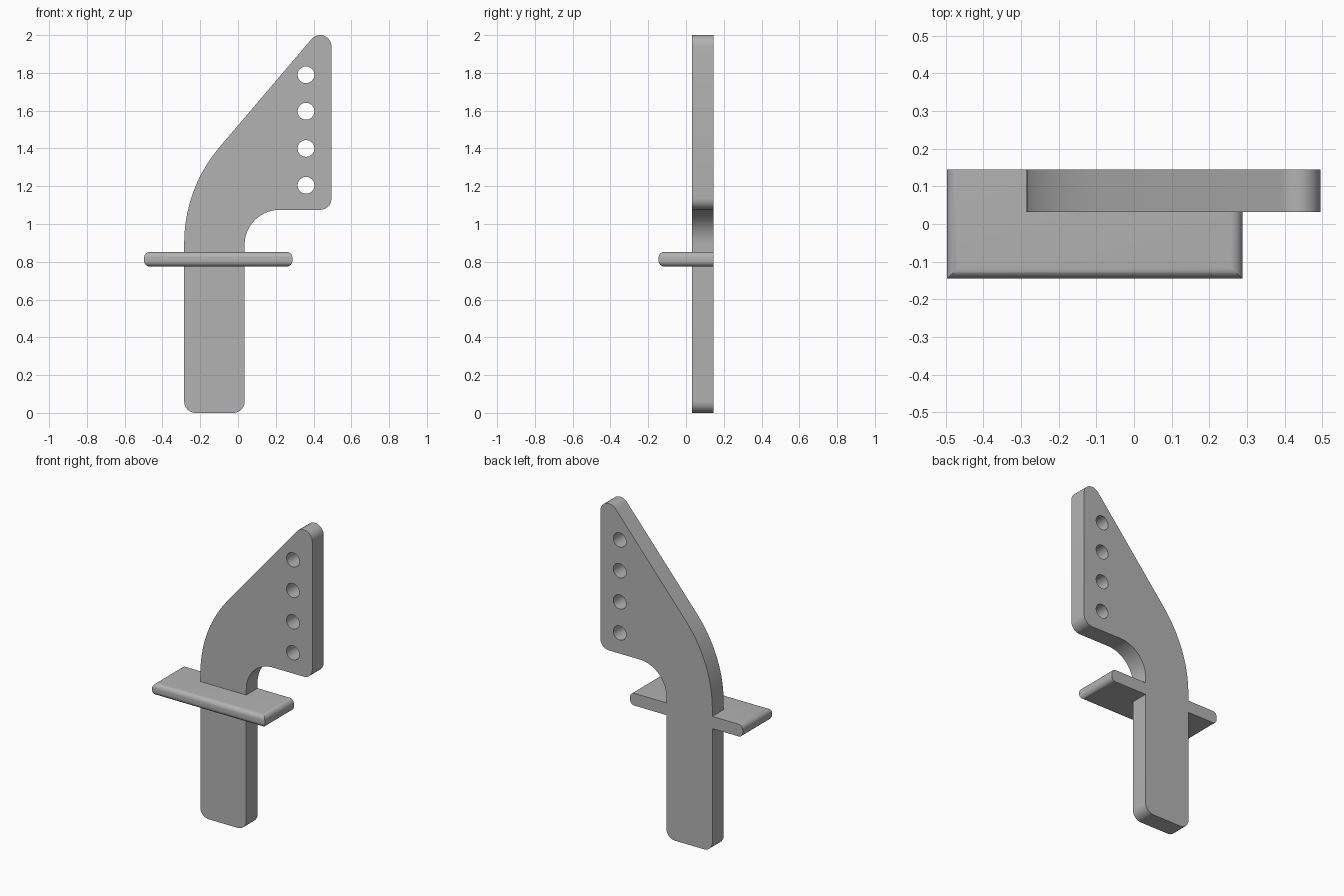
import bpy, bmesh
from math import sin, cos, pi, radians, degrees, atan2

if "Cube" in bpy.data.objects:
    bpy.data.objects.remove(bpy.data.objects["Cube"])

grey = bpy.data.materials.new("plain grey")
grey.use_nodes = True
colour = (0.45, 0.45, 0.45, 1)
grey.diffuse_color = colour
grey.node_tree.nodes["Principled BSDF"].inputs["Base Color"].default_value = colour

BACK = 0.145


def arc(cx, cz, r, start, end, steps=10):
    angles = [radians(start + (end - start) * i / steps) for i in range(steps + 1)]
    return [(cx + r * cos(a), cz + r * sin(a)) for a in angles]


def finish(bm, name):
    bmesh.ops.recalc_face_normals(bm, faces=bm.faces)
    mesh = bpy.data.meshes.new(name)
    bm.to_mesh(mesh)
    bm.free()
    mesh.materials.append(grey)
    obj = bpy.data.objects.new(name, mesh)
    bpy.context.collection.objects.link(obj)
    bpy.ops.object.select_all(action="DESELECT")
    obj.select_set(True)
    bpy.context.view_layer.objects.active = obj
    bpy.ops.object.shade_smooth_by_angle(angle=radians(35))


# Upright plate: cranked outline with four holes, extruded in depth
R = 0.06
slope = degrees(atan2(0.646, -0.763))
outline = (arc(-0.285 + R, R, R, 180, 270)
           + arc(0.035 - R, R, R, 270, 360)
           + arc(0.22, 0.89, 0.185, 180, 90, 16)
           + arc(0.495 - R, 1.075 + R, R, 270, 360)
           + arc(0.495 - R, 2 - R, R, 0, slope)
           + arc(0.495, 0.90, 0.78, slope, 180))
holes = [arc(0.36, z, 0.045, 0, 337.5, 15) for z in (1.205, 1.40, 1.597, 1.79)]

bm = bmesh.new()
for loop in [outline] + holes:
    verts = [bm.verts.new((x, BACK, z)) for x, z in loop]
    for a, b in zip(verts, verts[1:] + verts[:1]):
        bm.edges.new((a, b))
bmesh.ops.triangle_fill(bm, edges=bm.edges[:], use_beauty=True, normal=(0, 1, 0))
front = bmesh.ops.extrude_face_region(bm, geom=bm.faces[:], use_keep_orig=True)
bmesh.ops.translate(bm, vec=(0, 0.032 - BACK, 0),
                    verts=[g for g in front["geom"] if isinstance(g, bmesh.types.BMVert)])
finish(bm, "upright_plate")

# Cross shelf: stacked rectangles, rounded on three sides and flat at the back
r, low, high = 0.03, 0.775, 0.852
levels = [(r - r * cos(t), z + r * sin(t))
          for z, a, b in ((low + r, -pi / 2, 0), (high - r, 0, pi / 2))
          for t in [a + (b - a) * i / 8 for i in range(9)]]
bm = bmesh.new()
rings = []
for d, z in levels:
    x0, x1, y0 = -0.497 + d, 0.288 - d, -0.145 + d
    rings.append([bm.verts.new((x, y, z))
                  for x, y in ((x0, y0), (x1, y0), (x1, BACK), (x0, BACK))])
for lower, upper in zip(rings, rings[1:]):
    for i in range(4):
        j = (i + 1) % 4
        bm.faces.new((lower[i], lower[j], upper[j], upper[i]))
bm.faces.new(rings[0])
bm.faces.new(rings[-1])
finish(bm, "cross_shelf")
